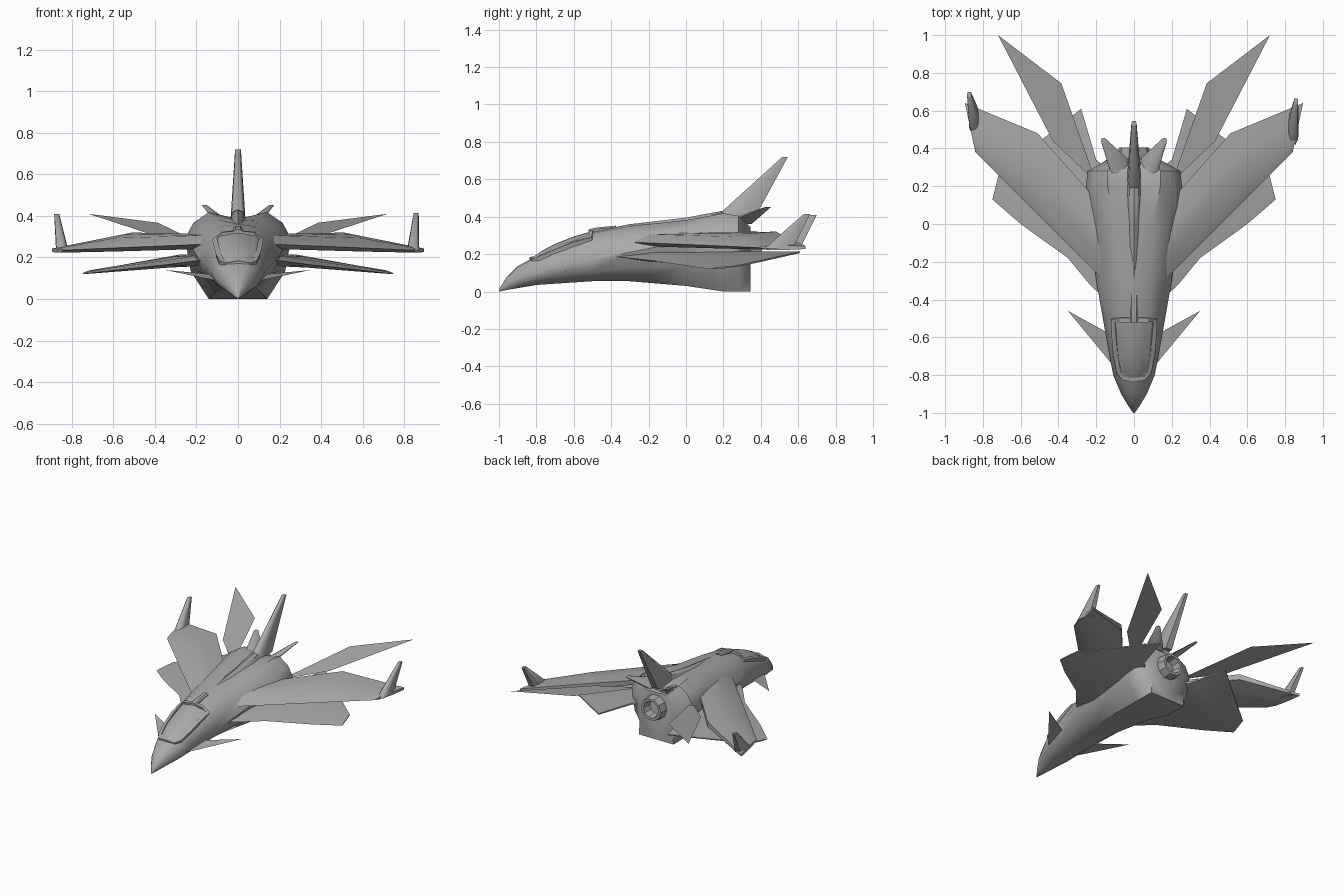
import bpy, math
from mathutils import Vector

if "Cube" in bpy.data.objects:
    bpy.data.objects.remove(bpy.data.objects["Cube"])

# Dark grey paint shared by every part
grey = bpy.data.materials.new("dark_grey")
grey.diffuse_color = (.40, .40, .40, 1)
grey.use_nodes = True
grey.node_tree.nodes["Principled BSDF"].inputs["Base Color"].default_value = grey.diffuse_color


def mix(a, b, t):
    return a + (b - a) * t


def make(name, verts, faces, mirror=False, angle=40):
    me = bpy.data.meshes.new(name)
    me.from_pydata([tuple(v) for v in verts], [], faces)
    me.materials.append(grey)
    ob = bpy.data.objects.new(name, me)
    bpy.context.collection.objects.link(ob)
    bpy.ops.object.select_all(action='DESELECT')
    ob.select_set(True)
    bpy.context.view_layer.objects.active = ob
    bpy.ops.object.mode_set(mode='EDIT')
    bpy.ops.mesh.select_all(action='SELECT')
    bpy.ops.mesh.normals_make_consistent(inside=False)
    bpy.ops.object.mode_set(mode='OBJECT')
    bpy.ops.object.shade_smooth_by_angle(angle=math.radians(angle))
    if mirror:
        ob.modifiers.new("mirror", 'MIRROR').use_mirror_merge = False
    return ob


def loft(name, rings, mirror=False, caps=True, closed=False, angle=40):
    n, m = len(rings[0]), len(rings)
    faces = [(i * n + j, i * n + (j + 1) % n, (i + 1) % m * n + (j + 1) % n, (i + 1) % m * n + j)
             for i in range(m if closed else m - 1) for j in range(n)]
    if caps and not closed:
        faces += [tuple(range(n)), tuple(range((m - 1) * n, m * n))]
    return make(name, [v for r in rings for v in r], faces, mirror, angle)


# Fuselage: y, half width, widest z, bottom z, shoulder z, bottom half width, shoulder half width, centre z
body = [(-1, .004, .005, 0, .011, .002, .002, .012), (-.96, .032, .035, .008, .07, .016, .016, .075),
        (-.9, .068, .07, .018, .13, .03, .035, .135), (-.8, .11, .10, .035, .182, .045, .06, .19),
        (-.7, .13, .13, .042, .24, .055, .075, .25), (-.5, .165, .17, .055, .31, .07, .085, .32),
        (-.3, .2, .21, .055, .35, .085, .08, .36), (0, .235, .27, .03, .382, .11, .10, .375),
        (.2, .255, .29, 0, .418, .14, .14, .385), (.28, .245, .29, 0, .405, .14, .14, .38),
        (.345, .13, .22, 0, .345, .14, .08, .345)]
rings = []
for y, w, mid, bot, sh, bw, tw, top in body:
    half = [(bw, bot), (mix(bw, w, .75), mix(bot, mid, .45)), (w, mid),
            (mix(w, tw, .35), mix(mid, sh, .6)), (tw, sh)]
    loop = [(0, bot)] + half + [(0, top)] + [(-x, z) for x, z in reversed(half)]
    rings.append([(x, y, z) for x, z in loop])
loft("fuselage", rings)

# Low ridge running back into the dorsal fin
loft("dorsal_ridge", [[(-w, y, .35), (-w * .5, y, h - .01), (0, y, h), (w * .5, y, h - .01), (w, y, .35)]
                      for y, w, h in ((-.3, .02, .36), (0, .04, .395), (.19, .05, .43), (.33, .04, .40))])


# Thick wings: stations of leading point, trailing point, rise, drop, trailing half thickness
def wing(name, stations):
    out = []
    for lead, trail, up, dn, te in stations:
        a, b = Vector(lead), Vector(trail)
        out.append([a + (b - a) * t + Vector((0, 0, h)) for t, h in
                    ((0, 0), (.25, up), (.65, up * .9), (1, te), (1, -te), (.65, -dn), (.25, -dn))])
    return loft(name, out, mirror=True)


wing("upper_wings", [((.14, -.32, .265), (.20, .13, .29), .035, .03, .015),
                     ((.62, .16, .245), (.51, .48, .30), .035, .03, .02),
                     ((.84, .38, .235), (.895, .64, .235), .012, .012, .008)])
wing("lower_wings", [((.15, -.40, .19), (.15, .30, .20), .025, .03, .01),
                     ((.235, -.32, .18), (.20, .34, .205), .018, .03, .006),
                     ((.35, -.18, .165), (.28, .61, .21), .012, .025, .004),
                     ((.60, 0, .138), (.56, .39, .16), .01, .012, .004),
                     ((.75, .13, .12), (.715, .27, .135), .004, .004, .003)])

# Thin sheet canards and rear tail planes
make("canards", [(.11, -.75, .09), (.35, -.46, .14), (.14, -.575, .12)], [(0, 1, 2)], True)
make("tail_planes", [(.20, .22, .278), (.43, .44, .315), (.72, 1, .41), (.385, .745, .367)],
     [(0, 1, 2, 3)], True)


# Tapered fins: (x, y front, y back, z, half thickness) at base and tip
def fin(name, base, tip, mirror=False):
    out = []
    for x, y0, y1, z, h in (base, tip):
        out.append([(x + h * s, mix(y0, y1, t), z) for s, t in
                    ((-.45, 0), (.45, 0), (.9, .2), (1, .55), (.7, 1), (-.7, 1), (-1, .55), (-.9, .2))])
    return loft(name, out, mirror, angle=60)


fin("dorsal_fin", (0, .14, .36, .38, .036), (0, .515, .545, .72, .014))
fin("side_fins", (.065, .15, .35, .36, .038), (.162, .425, .455, .452, .012), True)
fin("right_winglet", (.842, .42, .57, .23, .03), (.857, .63, .665, .415, .012))
fin("left_winglet", (-.845, .48, .61, .23, .03), (-.872, .665, .70, .41, .012))

# Hollow exhaust nozzle
profile = [(.32, .088), (.36, .088), (.405, .08), (.405, .062), (.34, .05)]
loft("exhaust_nozzle", [[(r * math.cos(a), y, .24 + r * math.sin(a))
                         for a in (2 * math.pi * k / 10 for k in range(10))]
                        for y, r in profile], angle=35)

# Canopy glass: low dome over the nose
glass = []
for y, w, zs, zt in ((-.82, .05, .165, .182), (-.77, .08, .185, .218), (-.7, .09, .215, .255),
                     (-.6, .10, .25, .294), (-.51, .105, .27, .32)):
    glass.append([(w * math.cos(a), y, zs - .02 + (zt - zs + .02) * math.sin(a))
                  for a in (math.pi * k / 10 for k in range(11))])
loft("canopy_glass", glass)

# Raised canopy frame swept around the glass
edge = [(.055, -.815, .172), (.08, -.785, .186), (.097, -.70, .224),
        (.106, -.60, .264), (.111, -.51, .288), (.075, -.508, .318)]
path = [Vector(p) for p in edge + [(0, -.508, .327)] +
        [(-x, y, z) for x, y, z in reversed(edge)] + [(0, -.825, .182)]]
frame = []
for i, p in enumerate(path):
    t = (path[(i + 1) % len(path)] - path[i - 1]).normalized()
    up = Vector((p.x * 2.5, -.15, 1)).normalized()
    side = t.cross(up).normalized()
    up = side.cross(t)
    frame.append([p + side * (a * .012) + up * b for a, b in
                  ((-1, -.02), (-1, .004), (1, .004), (1, -.02))])
loft("canopy_frame", frame, closed=True, angle=30)

# Spine bar behind the canopy
loft("canopy_spine", [[(x, y, z) for x, z in
                       ((-.022, .29), (-.022, h - .008), (-.012, h), (.012, h), (.022, h - .008), (.022, .29))]
                      for y, h in ((-.52, .332), (-.48, .342), (-.375, .352))], angle=30)
